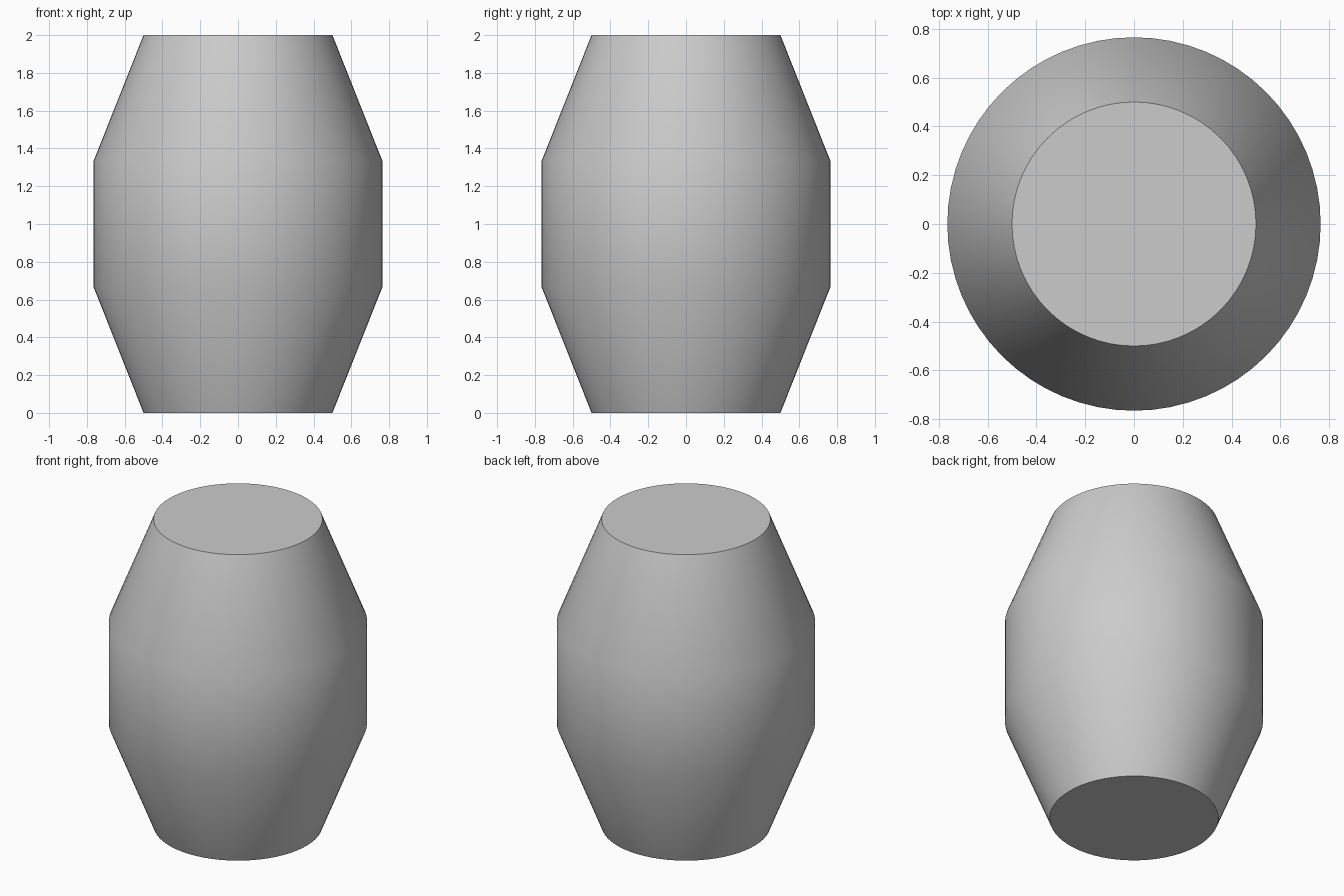
import bpy
import bmesh
from math import cos, sin, tau, radians

cube = bpy.data.objects.get("Cube")
if cube:
    bpy.data.objects.remove(cube, do_unlink=True)

SIDES = 64
# Barrel outline as (radius, height), bottom to top
PROFILE = [(0.5, 0), (0.765, 0.667), (0.765, 1.333), (0.5, 2)]

# Single grey finish
grey = bpy.data.materials.new("grey")
grey.use_nodes = True
colour = (0.6, 0.6, 0.6, 1)
grey.diffuse_color = colour
grey.node_tree.nodes["Principled BSDF"].inputs["Base Color"].default_value = colour

# Stack of rings bridged by wall quads
bm = bmesh.new()
rings = [[bm.verts.new((r * cos(tau * i / SIDES), r * sin(tau * i / SIDES), z))
          for i in range(SIDES)] for r, z in PROFILE]
for low, high in zip(rings, rings[1:]):
    for i in range(SIDES):
        j = (i + 1) % SIDES
        bm.faces.new((low[i], low[j], high[j], high[i]))

# Flat end caps
bm.faces.new(rings[0][::-1])
bm.faces.new(rings[-1])

mesh = bpy.data.meshes.new("barrel_body")
bm.to_mesh(mesh)
bm.free()
mesh.materials.append(grey)
barrel = bpy.data.objects.new("barrel_body", mesh)
bpy.context.collection.objects.link(barrel)

# Smooth wall with crisp cap rims
bpy.ops.object.select_all(action="DESELECT")
barrel.select_set(True)
bpy.context.view_layer.objects.active = barrel
bpy.ops.object.shade_smooth_by_angle(angle=radians(40))
